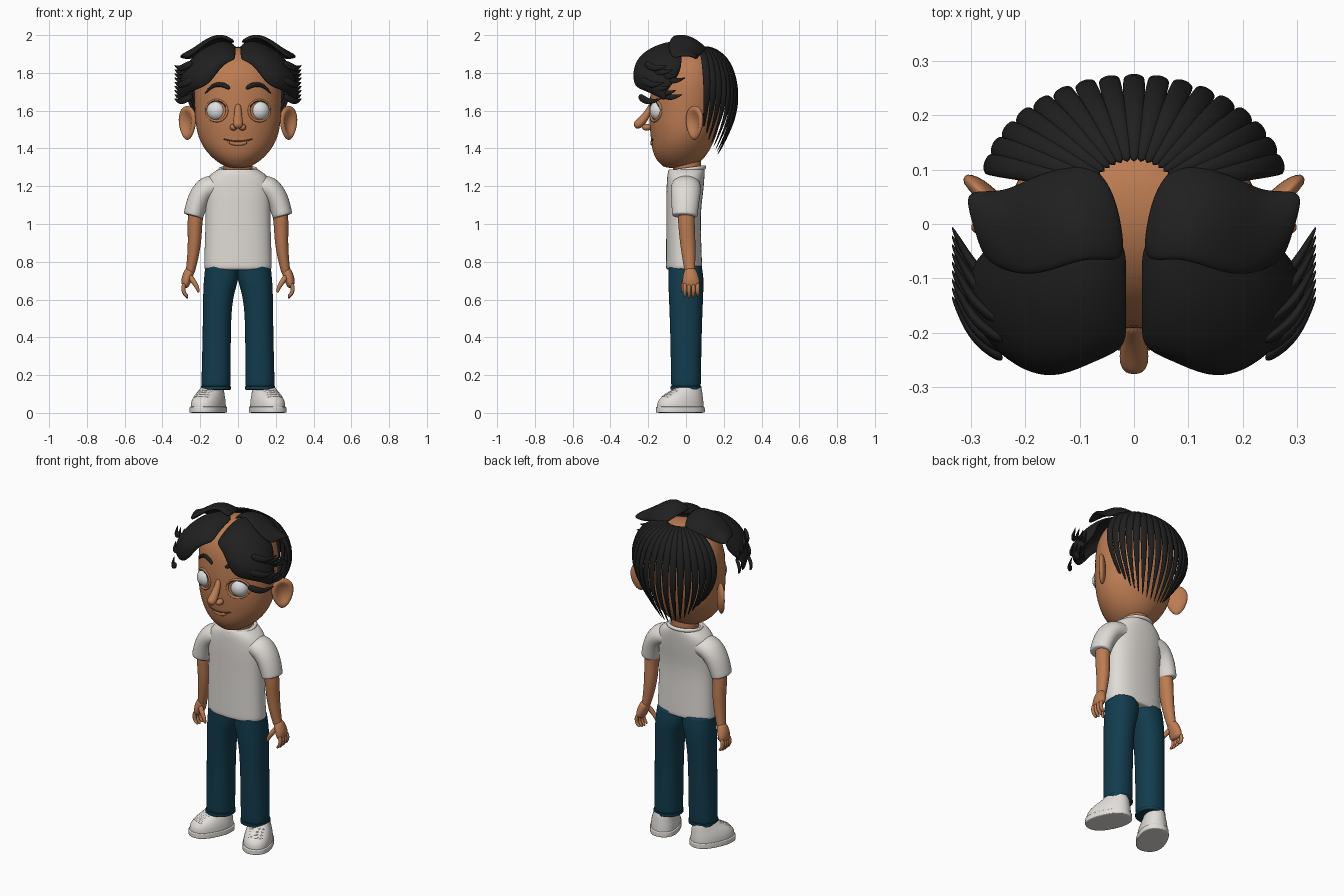
import bpy, bmesh
from math import sin, cos, pi, radians, sqrt
from mathutils import Vector, Matrix

if "Cube" in bpy.data.objects:
    bpy.data.objects.remove(bpy.data.objects["Cube"])


def material(name, *rgb):
    m = bpy.data.materials.new(name)
    m.use_nodes = True
    m.diffuse_color = (*rgb, 1)
    bsdf = m.node_tree.nodes["Principled BSDF"]
    bsdf.inputs["Base Color"].default_value = (*rgb, 1)
    bsdf.inputs["Roughness"].default_value = 0.7
    return m


SKIN = material("skin", .5, .2, .085)
SHIRT = material("shirt_white", .74, .71, .67)
SHOE = material("shoe_white", .76, .73, .7)
EYE = material("eye_white", .72, .74, .75)
HAIR = material("hair_black", .014, .014, .014)
DENIM = material("denim_blue", .006, .045, .075)
LIP = material("mouth_brown", .17, .055, .025)


def finish(name, bm, mat, mirror=False, sub=2, thick=0):
    bmesh.ops.recalc_face_normals(bm, faces=bm.faces)
    me = bpy.data.meshes.new(name)
    bm.to_mesh(me)
    bm.free()
    me.materials.append(mat)
    for p in me.polygons:
        p.use_smooth = True
    ob = bpy.data.objects.new(name, me)
    bpy.context.scene.collection.objects.link(ob)
    if mirror:
        ob.modifiers.new("mirror", "MIRROR").use_mirror_merge = False
    if thick:
        s = ob.modifiers.new("thickness", "SOLIDIFY")
        s.thickness, s.offset = thick, 0
    if sub:
        s = ob.modifiers.new("smooth", "SUBSURF")
        s.levels = s.render_levels = sub
    return ob


def skin(bm, frames, n=12, power=1.0, crisp=False):
    """Bridge elliptical rings given as (centre, axis u, axis v) and cap them."""
    if crisp:
        def mix(a, b):
            return tuple(p.lerp(q, .06) for p, q in zip(a, b))
        frames = [frames[0], mix(frames[0], frames[1])] + frames[1:-1] + \
                 [mix(frames[-1], frames[-2]), frames[-1]]

    def bend(s):
        return abs(s) ** power * (1 if s > 0 else -1)
    rings = []
    for c, u, v in frames:
        angles = [2 * pi * k / n for k in range(n)]
        rings.append([bm.verts.new(c + u * bend(cos(a)) + v * bend(sin(a))) for a in angles])
    for a, b in zip(rings, rings[1:]):
        for k in range(n):
            j = (k + 1) % n
            bm.faces.new((a[k], a[j], b[j], b[k]))
    bm.faces.new(rings[0])
    bm.faces.new(rings[-1])


def stack(bm, rings, **kw):
    """Horizontal rings: (x, y, z, half width, half depth)."""
    skin(bm, [(Vector((x, y, z)), Vector((rx, 0, 0)), Vector((0, ry, 0)))
              for x, y, z, rx, ry in rings], **kw)


def tube(bm, path, radii, hint=(0, 1, 0), **kw):
    """Sweep along a path; each radius is (across the hint, along the hint)."""
    pts = [Vector(p) for p in path]
    frames = []
    for i, p in enumerate(pts):
        t = (pts[min(i + 1, len(pts) - 1)] - pts[max(i - 1, 0)]).normalized()
        u = Vector(hint).cross(t).normalized()
        r = radii[min(i, len(radii) - 1)]
        frames.append((p, u * r[0], t.cross(u) * r[1]))
    skin(bm, frames, **kw)


def ball(bm, c, size, turn=0):
    m = Matrix.Translation(c) @ Matrix.Rotation(turn, 4, 'Z') @ Matrix.Diagonal((*size, 1))
    return bmesh.ops.create_uvsphere(bm, u_segments=24, v_segments=16, radius=1, matrix=m)["verts"]


# Head and neck
HEAD = [(0, -.05, 1.295, .045, .06), (0, -.04, 1.315, .09, .095), (0, -.033, 1.35, .138, .133),
        (0, -.025, 1.4, .182, .157), (0, -.014, 1.46, .213, .174), (0, -.008, 1.53, .227, .188),
        (0, 0, 1.6, .231, .195), (0, .007, 1.7, .236, .198), (0, .01, 1.78, .229, .19),
        (0, .017, 1.85, .2, .163), (0, .025, 1.9, .15, .115), (0, .03, 1.925, .09, .07),
        (0, .03, 1.935, .03, .02)]
bm = bmesh.new()
stack(bm, HEAD, n=24)
finish("head", bm, SKIN)
bm = bmesh.new()
stack(bm, [(0, .005, 1.24, .085, .08), (0, .005, 1.3, .078, .078), (0, .005, 1.4, .08, .08)])
finish("neck", bm, SKIN)


def on_face(x, z, out=0):
    """Point on the front of the head at x, z."""
    for a, b in zip(HEAD, HEAD[1:]):
        if a[2] <= z <= b[2]:
            f = (z - a[2]) / (b[2] - a[2])
            y, rx, ry = (a[i] + (b[i] - a[i]) * f for i in (1, 3, 4))
            return x, y - ry * sqrt(max(0, 1 - (x / rx) ** 2)) - out, z


# Nose, mouth and lower lip
bm = bmesh.new()
tube(bm, [(0, -.18, 1.64), (0, -.2, 1.59), (0, -.232, 1.545), (0, -.255, 1.525), (0, -.275, 1.518)],
     [(.016, .014), (.02, .018), (.027, .026), (.029, .026), (.018, .016)])
for s in (-1, 1):
    ball(bm, (s * .024, -.208, 1.512), (.019, .026, .018))
finish("nose", bm, SKIN, sub=1)
xs = [-.078, -.05, -.02, .02, .05, .078]
bm = bmesh.new()
tube(bm, [on_face(x, 1.436 + 2.4 * x * x, -.001) for x in xs], [(.0045, .0045)], n=8)
finish("mouth", bm, LIP)
bm = bmesh.new()
tube(bm, [on_face(x * .6, 1.424 + 2 * x * x, -.004) for x in xs], [(.012, .01)], n=8)
finish("lower_lip", bm, SKIN)

# Eyes, eyelids, lashes and brows
EX, EZ = .113, 1.6
bm = bmesh.new()
ball(bm, (EX, -.145, EZ), (.053, .047, .053))
finish("eyes", bm, EYE, mirror=True, sub=0)


def lid_path(start, end, r, out):
    return [on_face(EX + r * cos(radians(a)), EZ + r * sin(radians(a)), out)
            for a in range(start, end + 1, 20)]


bm = bmesh.new()
tube(bm, lid_path(0, 360, .056, -.003), [(.008, .009)], n=8)
finish("eyelids", bm, SKIN, mirror=True, sub=1)
bm = bmesh.new()
tube(bm, lid_path(20, 160, .053, .005), [(.003, .003)], n=6)
finish("lashes", bm, HAIR, mirror=True, sub=1)
bm = bmesh.new()
tube(bm, [on_face(*p) for p in ((.042, 1.715), (.07, 1.735), (.11, 1.742), (.145, 1.725), (.175, 1.69))],
     [(.01, .008), (.014, .01), (.013, .01), (.01, .008), (.003, .003)])
finish("eyebrows", bm, HAIR, mirror=True)

# Ears, dished on the outer face
bm = bmesh.new()
turn, centre = radians(45), Vector((.268, .045, 1.535))
rot = Matrix.Rotation(turn, 3, 'Z')
for v in ball(bm, centre, (.06, .022, .09), turn):
    p = rot.inverted() @ (v.co - centre)
    rho = (p.x / .06) ** 2 + (p.z / .09) ** 2
    if p.y < 0:
        p.y += .03 * max(0, 1 - rho / .62)
    p.x *= 1 + 2.5 * p.z
    v.co = centre + rot @ p
finish("ears", bm, SKIN, mirror=True, sub=0)


# Top hair: two layered, parted sheets
def sheet(name, rows):
    bm = bmesh.new()
    grid = [[bm.verts.new(p) for p in row] for row in rows]
    for a, b in zip(grid, grid[1:]):
        for k in range(len(a) - 1):
            bm.faces.new((a[k], a[k + 1], b[k + 1], b[k]))
    finish(name, bm, HAIR, mirror=True, sub=3, thick=.024)


sheet("fringe", [
    [(.012, -.02, 1.94), (.012, -.1, 1.93), (.012, -.18, 1.9), (.012, -.23, 1.865)],
    [(.07, -.02, 1.97), (.08, -.13, 1.96), (.08, -.24, 1.9), (.08, -.25, 1.85)],
    [(.15, -.02, 1.94), (.16, -.14, 1.935), (.165, -.285, 1.85), (.15, -.28, 1.73)],
    [(.22, -.02, 1.89), (.24, -.14, 1.88), (.25, -.25, 1.8), (.22, -.24, 1.71)],
    [(.25, -.02, 1.84), (.29, -.1, 1.81), (.305, -.17, 1.75), (.28, -.16, 1.68)],
    [(.25, -.04, 1.79), (.29, -.07, 1.74), (.315, -.11, 1.69), (.3, -.1, 1.64)]])
sheet("crown_hair", [
    [(.012, -.08, 1.955), (.02, 0, 1.965), (.035, .06, 1.95), (.07, .11, 1.925)],
    [(.08, -.06, 2.0), (.09, 0, 2.003), (.11, .06, 1.97), (.13, .105, 1.92)],
    [(.15, -.09, 1.975), (.16, 0, 1.98), (.18, .05, 1.95), (.19, .085, 1.9)],
    [(.21, -.1, 1.93), (.22, -.03, 1.93), (.24, .03, 1.91), (.24, .055, 1.87)],
    [(.275, -.07, 1.87), (.29, -.03, 1.89), (.31, .03, 1.89), (.31, .065, 1.88)]])

# Flicked tips at the sides
bm = bmesh.new()
for i in range(9):
    y, z = -.18 + .016 * i, 1.645 + .022 * ((i * 4) % 9)
    tube(bm, [(.24, y - .07, z + .035), (.285, y - .04, z + .01), (.312, y, z), (.337, y + .05, z + .02)],
         [(.02, .01), (.022, .011), (.016, .009), (.002, .002)], hint=(1, -.5, 0), n=8)
finish("side_tips", bm, HAIR, mirror=True)

# Fan of locks down the back
bm = bmesh.new()
for i in range(17):
    a = radians(-76 + 9.5 * i)
    lift = .11 * abs(sin(a)) ** 2
    path = [(1.33 * r * sin(a), .06 + r * cos(a), z + lift * (1.94 - z) / .58)
            for r, z in ((.05, 1.94), (.14, 1.9), (.195, 1.8), (.215, 1.66), (.187, 1.52), (.105, 1.36))]
    tube(bm, path, [(.012, .008), (.02, .012), (.023, .012), (.021, .011), (.014, .008), (.002, .002)],
         hint=(sin(a), cos(a), 1), n=8)
finish("back_locks", bm, HAIR)

# Shirt: torso, collar and sleeves
bm = bmesh.new()
stack(bm, [(0, -.01, .755, .182, .097), (0, -.012, .9, .178, .094), (0, -.014, 1.05, .172, .091),
           (0, -.008, 1.15, .177, .098), (0, -.003, 1.22, .178, .1), (0, 0, 1.265, .148, .1),
           (0, .004, 1.29, .105, .095)], n=20, power=.85, crisp=True)
finish("shirt_torso", bm, SHIRT)
bm = bmesh.new()
tube(bm, [(.096 * sin(radians(a)), .006 - .092 * cos(radians(a)), 1.288 - .012 * cos(radians(a)))
          for a in range(0, 381, 20)], [(.012, .012)], hint=(0, 0, 1), n=8)
finish("collar", bm, SHIRT, sub=1)
bm = bmesh.new()
tube(bm, [(.1, 0, 1.2), (.165, 0, 1.195), (.212, -.003, 1.135), (.237, -.007, 1.04)],
     [(.06, .08), (.072, .085), (.062, .078), (.055, .07)], crisp=True)
finish("sleeves", bm, SHIRT, mirror=True)

# Arms and hands
bm = bmesh.new()
tube(bm, [(.205, 0, 1.15), (.23, 0, 1.03), (.228, .008, .92), (.238, .014, .83), (.25, .02, .76),
          (.258, .022, .73)],
     [(.045, .048), (.042, .046), (.038, .044), (.032, .037), (.026, .03), (.024, .028)])
finish("arms", bm, SKIN, mirror=True)
bm = bmesh.new()
tube(bm, [(.25, .02, .77), (.265, .024, .73), (.276, .027, .695), (.28, .028, .66)],
     [(.024, .028), (.03, .042), (.028, .049), (.016, .042)])
for k in range(4):
    y, drop = -.006 + .0225 * k, (.006, 0, .004, .014)[k]
    tube(bm, [(.283, y, .69), (.292, y, .655), (.284, y, .63), (.264, y, .605 + drop)],
         [(.013, .013), (.012, .012), (.011, .011), (.007, .007)], n=8)
tube(bm, [(.258, .005, .73), (.232, -.012, .69), (.216, -.016, .665), (.207, -.016, .635)],
     [(.017, .017), (.015, .015), (.012, .012), (.007, .007)], n=8)
finish("hands", bm, SKIN, mirror=True)

# Trousers with turned hems
bm = bmesh.new()
stack(bm, [(.117, 0, .125, .079, .08), (.113, 0, .4, .076, .084), (.11, 0, .56, .077, .09),
           (.1, 0, .65, .086, .094), (.088, 0, .71, .094, .096), (.085, -.005, .78, .09, .09)],
      n=16, power=.9, crisp=True)
stack(bm, [(.117, 0, .122, .082, .083), (.117, 0, .142, .082, .083)], n=16, power=.9, crisp=True)
finish("trousers", bm, DENIM, mirror=True)

# Shoes, turned outwards
FOOT = Matrix.Translation((.157, -.03, 0)) @ Matrix.Rotation(radians(25), 4, 'Z')


def shoe_part(name, bm):
    bm.transform(FOOT)
    finish(name, bm, SHOE, mirror=True)


bm = bmesh.new()
stack(bm, [(0, 0, 0, .085, .137), (0, 0, .034, .084, .136)], n=20, power=.85, crisp=True)
shoe_part("soles", bm)
bm = bmesh.new()
stack(bm, [(0, 0, .025, .08, .132), (0, 0, .06, .079, .13), (0, .012, .09, .071, .114),
           (0, .035, .115, .062, .088), (0, .045, .135, .056, .072)], n=20, power=.9, crisp=True)
shoe_part("shoe_uppers", bm)
bm = bmesh.new()
for y, z in ((-.042, .119), (-.06, .108), (-.078, .098), (-.094, .088)):
    tube(bm, [(-.045, y + .01, z - .008), (-.02, y, z), (.02, y, z), (.045, y + .01, z - .008)],
         [(.006, .006)], n=8)
shoe_part("laces", bm)
